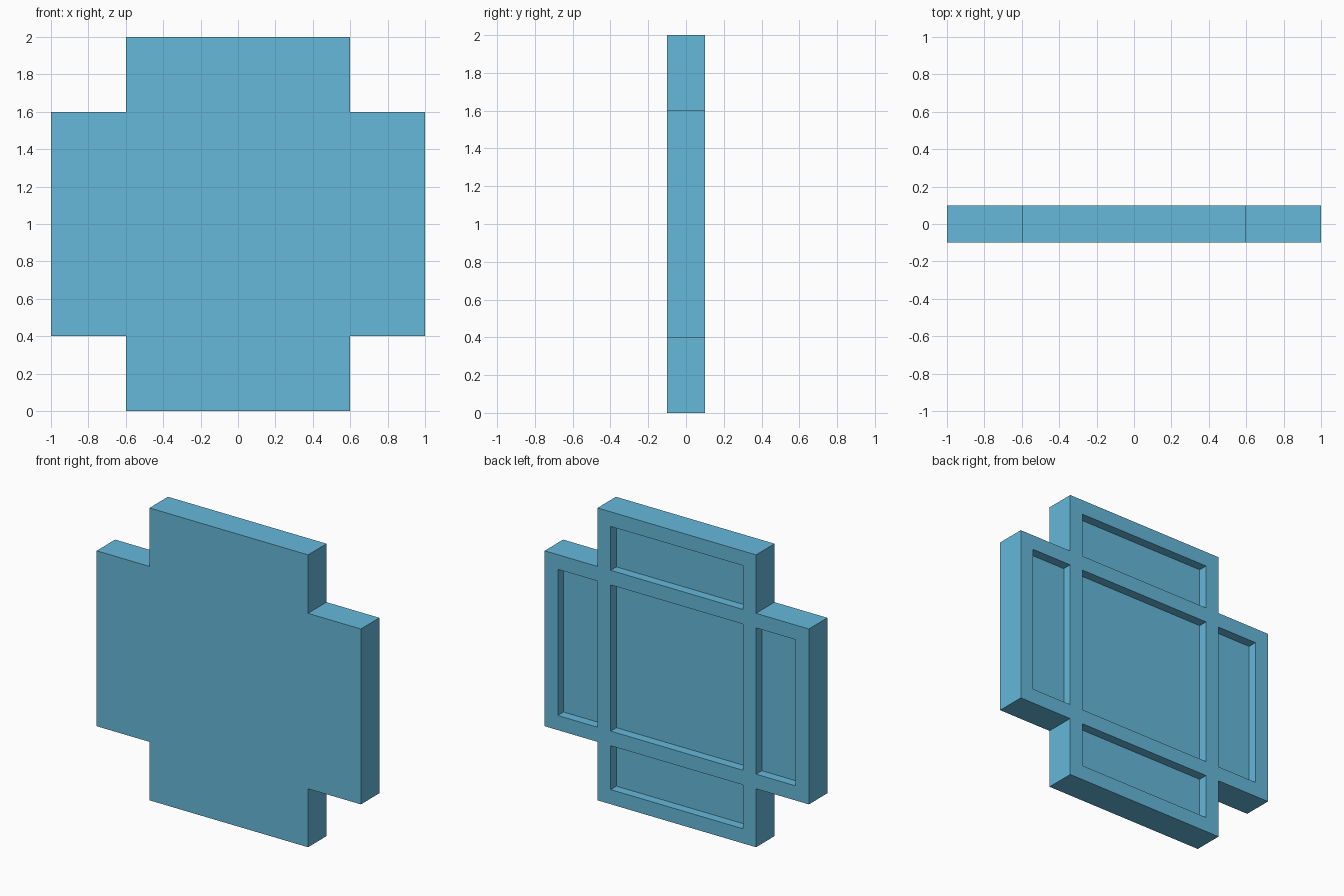
import bpy, bmesh

if "Cube" in bpy.data.objects:
    bpy.data.objects.remove(bpy.data.objects["Cube"])

THICK = 0.2     # panel thickness
DEPTH = 0.062   # depth of the recesses in the back


def add_prism(bm, outline, y0, y1):
    """Extrude an (x, z) outline from y0 to y1."""
    face = bm.faces.new([bm.verts.new((x, y0, z)) for x, z in outline])
    ext = bmesh.ops.extrude_face_region(bm, geom=[face])
    moved = [v for v in ext["geom"] if isinstance(v, bmesh.types.BMVert)]
    bmesh.ops.translate(bm, verts=moved, vec=(0, y1 - y0, 0))


def make_object(name, bm):
    bmesh.ops.recalc_face_normals(bm, faces=bm.faces[:])
    mesh = bpy.data.meshes.new(name)
    bm.to_mesh(mesh)
    bm.free()
    obj = bpy.data.objects.new(name, mesh)
    bpy.context.collection.objects.link(obj)
    return obj


# Cross-shaped panel: one corner notch, mirrored to all four
corner = [(1.0, 0.6), (0.6, 0.6), (0.6, 1.0)]
outline = []
for sx, sz in ((1, 1), (-1, 1), (-1, -1), (1, -1)):
    pts = [(sx * x, 1 + sz * z) for x, z in corner]
    outline += pts if sx * sz > 0 else pts[::-1]
bm = bmesh.new()
add_prism(bm, outline, -THICK / 2, THICK / 2)
panel = make_object("cross_panel", bm)

# Recess cutters: centre square plus one slot in each arm (cx, cz, half x, half z)
recesses = [(0, 1, 0.5, 0.5)]
for s in (-1, 1):
    recesses += [(s * 0.75, 1, 0.15, 0.5), (0, 1 + s * 0.75, 0.5, 0.15)]
bm = bmesh.new()
for cx, cz, hx, hz in recesses:
    rect = [(cx - hx, cz - hz), (cx + hx, cz - hz), (cx + hx, cz + hz), (cx - hx, cz + hz)]
    add_prism(bm, rect, THICK / 2 - DEPTH, THICK / 2 + 0.1)
cutter = make_object("recess_cutter", bm)
cutter.hide_render = True
cutter.hide_set(True)

# Cut the recesses into the back, then drop the cutter
mod = panel.modifiers.new("recesses", "BOOLEAN")
mod.operation = "DIFFERENCE"
mod.solver = "EXACT"
mod.object = cutter
bpy.context.view_layer.objects.active = panel
bpy.ops.object.modifier_apply(modifier=mod.name)
bpy.data.objects.remove(cutter)

# Blue finish
mat = bpy.data.materials.new("blue")
mat.diffuse_color = (0.13, 0.48, 0.70, 1)
mat.use_nodes = True
mat.node_tree.nodes["Principled BSDF"].inputs["Base Color"].default_value = mat.diffuse_color
panel.data.materials.clear()
panel.data.materials.append(mat)
